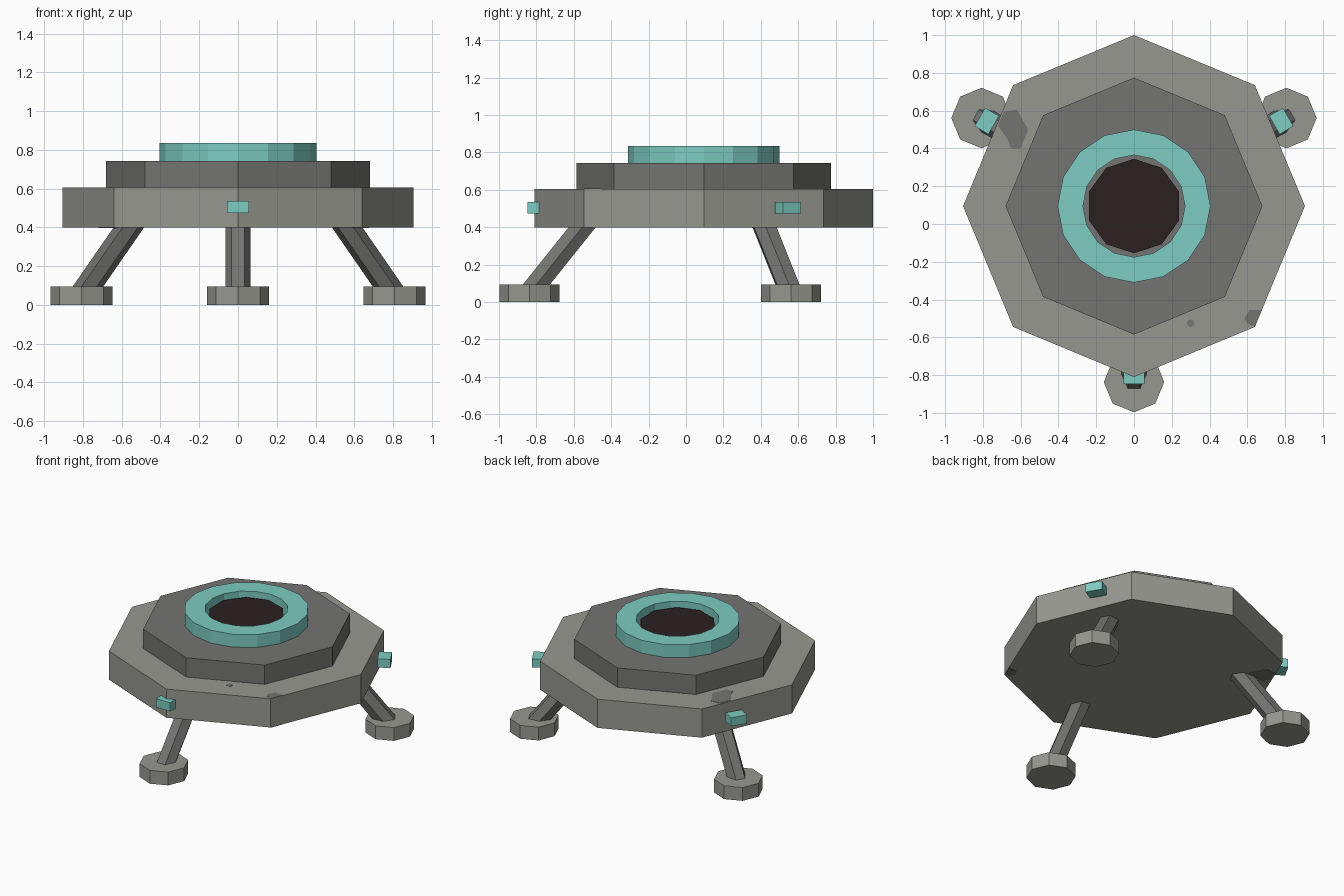
import bpy, bmesh, math
from mathutils import Vector, Matrix

if "Cube" in bpy.data.objects:
    bpy.data.objects.remove(bpy.data.objects["Cube"])

CY = 0.095  # hull centre along y


def material(name, srgb):
    m = bpy.data.materials.new(name)
    lin = [c / 12.92 if c <= 0.04045 else ((c + 0.055) / 1.055) ** 2.4 for c in srgb]
    m.diffuse_color = (*lin, 1)
    m.use_nodes = True
    m.node_tree.nodes["Principled BSDF"].inputs["Base Color"].default_value = m.diffuse_color
    return m


LIGHT = material("light grey", (0.595, 0.595, 0.57))
DARK = material("dark grey", (0.455, 0.455, 0.445))
TEAL = material("teal", (0.49, 0.80, 0.76))
BLACK = material("near black", (0.17, 0.128, 0.128))


def finish(name, bm, mat):
    bmesh.ops.recalc_face_normals(bm, faces=bm.faces)
    me = bpy.data.meshes.new(name)
    bm.to_mesh(me)
    bm.free()
    me.materials.append(mat)
    ob = bpy.data.objects.new(name, me)
    bpy.context.collection.objects.link(ob)
    return ob


def circle(r, n, z, cx=0, cy=CY):
    return [(cx + r * math.sin(i * math.tau / n), cy + r * math.cos(i * math.tau / n), z)
            for i in range(n)]


def prism(name, outline, z0, z1, mat):
    bm = bmesh.new()
    low = [bm.verts.new((p[0], p[1], z0)) for p in outline]
    face = bm.faces.new(low)
    ext = bmesh.ops.extrude_face_region(bm, geom=[face], use_keep_orig=True)
    for v in ext["geom"]:
        if isinstance(v, bmesh.types.BMVert):
            v.co.z = z1
    return finish(name, bm, mat)


# hull tiers
prism("lower_hull", circle(0.905, 8, 0), 0.4, 0.605, LIGHT)
prism("upper_hull", circle(0.68, 8, 0), 0.6, 0.743, DARK)

# open collar ring
bm = bmesh.new()
loops = [[bm.verts.new(p) for p in circle(r, 16, z)]
         for r, z in ((0.405, 0.742), (0.405, 0.835), (0.27, 0.835), (0.27, 0.742))]
for a, b in zip(loops, loops[1:] + loops[:1]):
    for i in range(16):
        j = (i + 1) % 16
        bm.faces.new((a[i], a[j], b[j], b[i]))
finish("collar_ring", bm, TEAL)

# dark core in the collar
prism("core", circle(0.25, 10, 0), 0.742, 0.8, BLACK)

# three legs, each with foot, strut and side lamp
for side, deg in (("front", -90), ("right", 30), ("left", 150)):
    a = math.radians(deg)
    out = Vector((math.cos(a), math.sin(a), 0))
    c = Vector((0, CY, 0))
    foot = c + out * 0.932
    prism(side + "_foot", circle(0.16, 8, 0, foot.x, foot.y), 0, 0.095, LIGHT)

    p0 = c + out * 0.93 + Vector((0, 0, 0.05))
    p1 = c + out * 0.61 + Vector((0, 0, 0.45))
    axis = (p1 - p0).normalized()
    lateral = Vector((-out.y, out.x, 0))
    rot = Matrix((lateral, axis.cross(lateral), axis)).transposed().to_4x4()
    bm = bmesh.new()
    bmesh.ops.create_cone(bm, cap_ends=True, segments=6, radius1=0.065, radius2=0.065,
                          depth=(p1 - p0).length,
                          matrix=Matrix.Translation((p0 + p1) / 2) @ rot
                          @ Matrix.Rotation(math.pi / 2, 4, 'Z'))
    finish(side + "_strut", bm, DARK)

    bm = bmesh.new()
    pos = c + out * 0.9 + Vector((0, 0, 0.505))
    bmesh.ops.create_cube(bm, size=1, matrix=Matrix.Translation(pos)
                          @ Matrix.Rotation(a, 4, 'Z')
                          @ Matrix.Diagonal((0.085, 0.112, 0.062, 1)))
    finish(side + "_lamp", bm, TEAL)

# thin worn patches on the hull deck and underside
large = [(-0.69, 0.595), (-0.62, 0.605), (-0.56, 0.5), (-0.6, 0.4), (-0.65, 0.4),
         (-0.67, 0.45), (-0.72, 0.52)]
corner = [(0.585, -0.5), (0.61, -0.455), (0.675, -0.455), (0.64, -0.543), (0.6, -0.528)]
small = circle(0.02, 8, 0, 0.3, -0.525)
for name, shape in (("large_patch", large), ("corner_patch", corner), ("small_patch", small)):
    prism(name + "_top", shape, 0.602, 0.607, DARK)
    if shape is not small:
        prism(name + "_bottom", shape, 0.398, 0.403, DARK)
